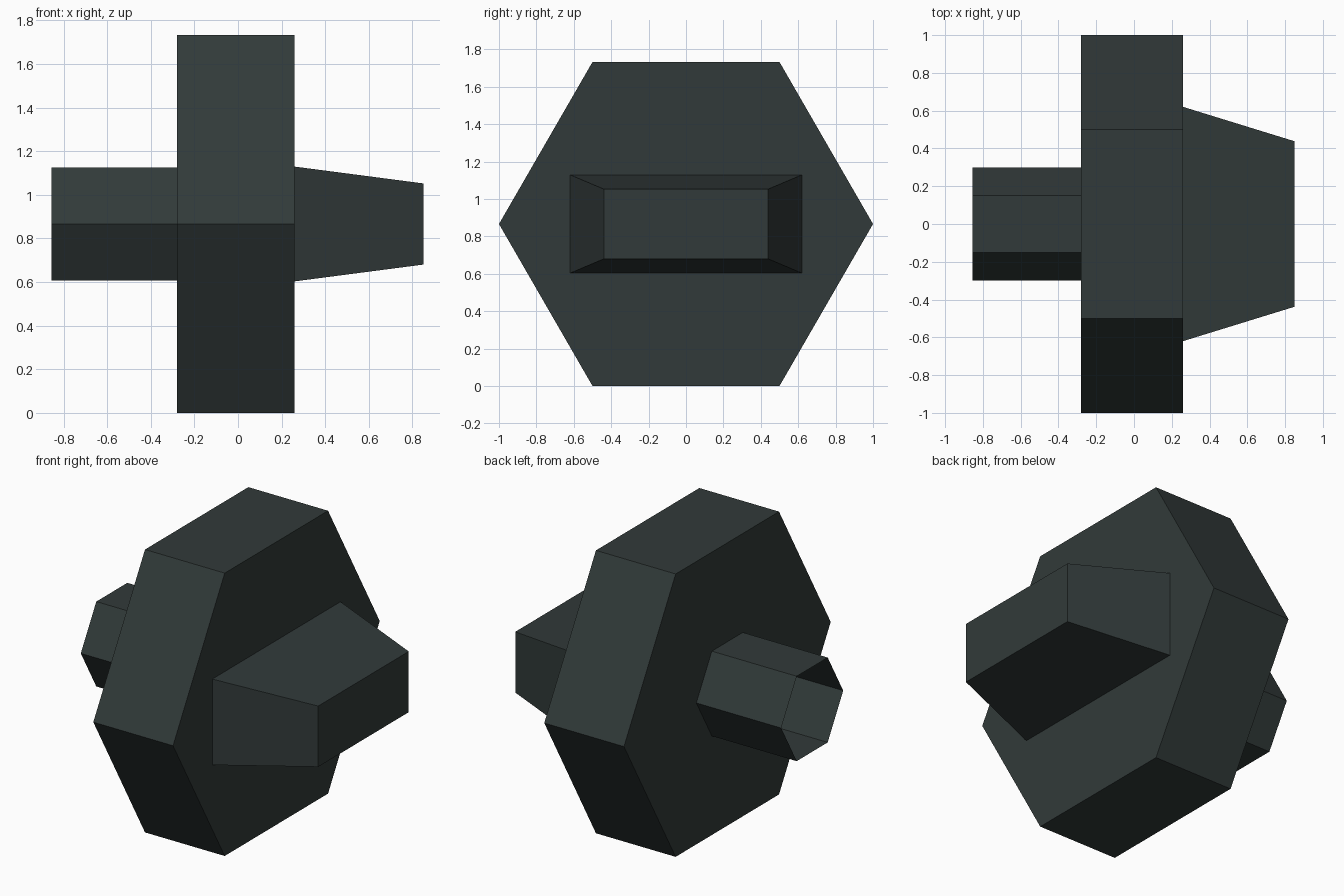
import bpy, bmesh, math

if "Cube" in bpy.data.objects:
    bpy.data.objects.remove(bpy.data.objects["Cube"])

AXIS_Z = math.sin(math.radians(60))  # height of the shared axis

steel = bpy.data.materials.new("dark grey green")
steel.diffuse_color = (0.031, 0.042, 0.041, 1)
steel.use_nodes = True
steel.node_tree.nodes["Principled BSDF"].inputs["Base Color"].default_value = steel.diffuse_color


def hexagon(r):
    return [(r * math.cos(math.radians(60 * k)), r * math.sin(math.radians(60 * k)))
            for k in range(6)]


def rectangle(hy, hz):
    return [(hy, hz), (-hy, hz), (-hy, -hz), (hy, -hz)]


def loft(name, x0, section0, x1, section1, cap0=True, cap1=True):
    """Join two (y, z) sections along x, with optional end caps."""
    bm = bmesh.new()
    a = [bm.verts.new((x0, y, z + AXIS_Z)) for y, z in section0]
    b = [bm.verts.new((x1, y, z + AXIS_Z)) for y, z in section1]
    n = len(a)
    for i in range(n):
        j = (i + 1) % n
        bm.faces.new((a[j], a[i], b[i], b[j]))
    if cap0:
        bm.faces.new(a[::-1])
    if cap1:
        bm.faces.new(b)
    # outward winding
    for f in bm.faces:
        f.normal_update()
        c = f.calc_center_median()
        if abs(f.normal.x) > 0.99:
            out = f.normal.x * (c.x - (x0 + x1) / 2)
        else:
            out = f.normal.y * c.y + f.normal.z * (c.z - AXIS_Z)
        if out < 0:
            f.normal_flip()
    mesh = bpy.data.meshes.new(name)
    bm.to_mesh(mesh)
    bm.free()
    mesh.materials.append(steel)
    obj = bpy.data.objects.new(name, mesh)
    bpy.context.collection.objects.link(obj)
    return obj


# Large hexagonal collar
loft("hex_collar", -0.28, hexagon(1), 0.26, hexagon(1))
# Small hollow hexagonal tube, open at its outer end
loft("hex_tube", -0.855, hexagon(0.3), -0.28, hexagon(0.3), cap0=False, cap1=False)
# Tapered block on the other side
loft("tapered_block", 0.26, rectangle(0.62, 0.263), 0.85, rectangle(0.438, 0.186), cap0=False)
